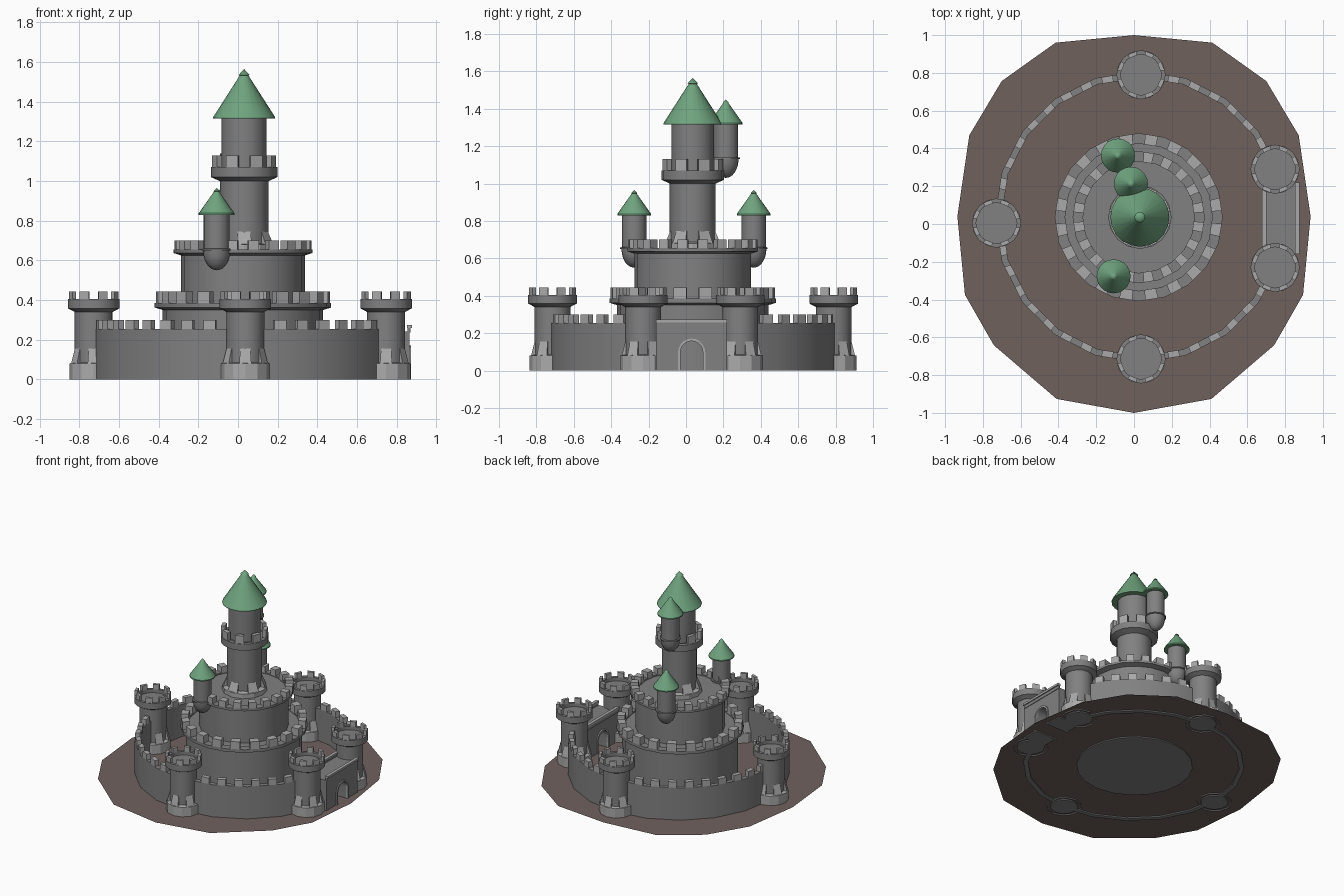
import bpy, bmesh
from math import sin, cos, pi, floor

if "Cube" in bpy.data.objects:
    bpy.data.objects.remove(bpy.data.objects["Cube"])

def material(name, rgb):
    m = bpy.data.materials.new(name)
    m.diffuse_color = (*rgb, 1)
    m.use_nodes = True
    m.node_tree.nodes["Principled BSDF"].inputs["Base Color"].default_value = m.diffuse_color
    return m

STONE = material("stone", (0.22, 0.22, 0.22))
TRIM = material("trim_stone", (0.40, 0.40, 0.40))
GREEN = material("roof_green", (0.16, 0.37, 0.21))
EARTH = material("earth", (0.16, 0.12, 0.11))

def finish(name, bm, mat, loc=(0, 0, 0), smooth=True):
    bmesh.ops.recalc_face_normals(bm, faces=bm.faces)
    me = bpy.data.meshes.new(name)
    bm.to_mesh(me)
    bm.free()
    me.materials.append(mat)
    ob = bpy.data.objects.new(name, me)
    ob.location = loc
    bpy.context.collection.objects.link(ob)
    if smooth:
        bpy.ops.object.select_all(action='DESELECT')
        ob.select_set(True)
        bpy.context.view_layer.objects.active = ob
        bpy.ops.object.shade_smooth_by_angle(angle=0.5)
    return ob

def lathe(name, profile, n, loc, mat):
    """Revolve (radius, z) points; radius 0 makes a pole."""
    bm = bmesh.new()
    rings = []
    for r, z in profile:
        if r == 0:
            rings.append([bm.verts.new((0, 0, z))] * n)
        else:
            rings.append([bm.verts.new((r * cos(2 * pi * i / n), r * sin(2 * pi * i / n), z))
                          for i in range(n)])
    for a, b in zip(rings, rings[1:]):
        for i in range(n):
            j = (i + 1) % n
            bm.faces.new(list(dict.fromkeys((a[i], a[j], b[j], b[i]))))
    return finish(name, bm, mat, loc)

def on_polygon(r, t, n):
    """Point at fractional corner t on an n-sided polygon."""
    k = floor(t)
    f = t - k
    a, b = 2 * pi * k / n, 2 * pi * (k + 1) / n
    return (r * (cos(a) * (1 - f) + cos(b) * f), r * (sin(a) * (1 - f) + sin(b) * f))

def arc(bm, ts, n, r_in, r_out, r_top, z0, z1):
    """Curved block along the polygon, outer radius r_out at the foot and r_top at the top."""
    rows = []
    for t in ts:
        rows.append([bm.verts.new((*on_polygon(r, t, n), z))
                     for r, z in ((r_in, z0), (r_out, z0), (r_top, z1), (r_in, z1))])
    for a, b in zip(rows, rows[1:]):
        for k in range(4):
            bm.faces.new((a[k], a[(k + 1) % 4], b[(k + 1) % 4], b[k]))
    bm.faces.new(rows[0])
    bm.faces.new(rows[-1][::-1])

def blocks(name, n, step, t0, t1, r_in, r_out, r_top, z0, z1, loc, width=0.5):
    bm = bmesh.new()
    for i in range(round((t1 - t0) / step)):
        t = t0 + (i + (1 - width) / 2) * step
        arc(bm, (t, t + step * width), n, r_in, r_out, r_top, z0, z1)
    finish(name, bm, TRIM, loc, False)

def drum(name, loc, n, merlons, r, r_rim, thick, z0, corbel, flare, gap, top, deck):
    """Round body with a flared, battlemented rim and a sunken deck."""
    lathe(name, [(0, z0), (r, z0), (r, corbel), (r_rim, corbel + flare), (r_rim, gap),
                 (r_rim - thick, gap), (r_rim - thick, deck), (0, deck)], n, loc, STONE)
    blocks(name + "_merlons", n, n / merlons, 0, n, r_rim - thick, r_rim, r_rim,
           gap, top, loc)

def foot(name, loc, r_body, r_foot, z, h1, h2):
    """Spreading tower base with sloped buttresses."""
    lathe(name, [(r_foot, z), (r_foot, z + h1), (r_body - 0.01, z + h1 + 0.008)], 12, loc, TRIM)
    blocks(name + "_buttresses", 12, 2, 0, 12, r_body - 0.02, r_foot, r_body + 0.006,
           z + h1, z + h2, loc)

def roof(name, loc, r, z0, z1):
    h = z1 - z0
    lathe(name, [(0, z0), (r, z0), (r, z0 + 0.008), (r * 0.14, z0 + 0.87 * h),
                 (r * 0.18, z0 + 0.88 * h), (0, z1)], 20, loc, GREEN)

def box(name, x0, x1, y0, y1, z0, z1, mat):
    bm = bmesh.new()
    bmesh.ops.create_cube(bm, size=1)
    for v in bm.verts:
        v.co = ((x0 + x1) / 2 + v.co.x * (x1 - x0), (y0 + y1) / 2 + v.co.y * (y1 - y0),
                (z0 + z1) / 2 + v.co.z * (z1 - z0))
    finish(name, bm, mat, smooth=False)

def extrude_x(name, outline, x0, x1, mat):
    bm = bmesh.new()
    a = [bm.verts.new((x0, y, z)) for y, z in outline]
    b = [bm.verts.new((x1, y, z)) for y, z in outline]
    bm.faces.new(a)
    bm.faces.new(b[::-1])
    for i in range(len(a)):
        j = (i + 1) % len(a)
        bm.faces.new((a[i], a[j], b[j], b[i]))
    finish(name, bm, mat)

# ground sheet, mirrored left to right
half = [(0, 1), (0.415, 0.96), (0.70, 0.757), (0.872, 0.47), (0.935, 0.04),
        (0.895, -0.375), (0.742, -0.642), (0.41, -0.926), (0, -1)]
outline = half + [(-x, y) for x, y in half[-2:0:-1]]
bm = bmesh.new()
bm.faces.new([bm.verts.new((x, y, 0.008)) for x, y in outline][::-1])
finish("ground", bm, EARTH, smooth=False)

# keep tiers and main tower
C = (0.025, 0.036, 0)
drum("lower_keep", C, 20, 20, 0.405, 0.445, 0.055, 0, 0.35, 0.012, 0.385, 0.443, 0.375)
drum("upper_keep", C, 20, 20, 0.312, 0.35, 0.055, 0.37, 0.625, 0.012, 0.655, 0.70, 0.645)
T = (0.031, 0.036, 0)
drum("main_tower", T, 16, 8, 0.123, 0.168, 0.03, 0.64, 1.0, 0.02, 1.07, 1.13, 1.06)
foot("main_tower_foot", T, 0.123, 0.158, 0.64, 0.04, 0.105)
lathe("main_tower_top", [(0.114, 1.05), (0.114, 1.32)], 16, T, STONE)
roof("main_tower_roof", T, 0.156, 1.315, 1.565)

# hanging turrets
for i, (x, y, z, zr, tip) in enumerate([(-0.108, -0.277, 0.65, 0.835, 0.965),
                                        (-0.085, 0.362, 0.65, 0.835, 0.965),
                                        (-0.016, 0.213, 1.13, 1.32, 1.45)]):
    p = (x, y, 0)
    bulb = [(0.068 * sin(k * pi / 12), z - 0.1 * cos(k * pi / 12)) for k in range(7)]
    bulb[0] = (0, z - 0.1)
    lathe(f"turret_{i}", bulb + [(0.075, z), (0.075, z + 0.008), (0.065, z + 0.01),
                                 (0.065, zr)], 16, p, STONE)
    roof(f"turret_roof_{i}", p, 0.09, zr - 0.005, tip)

# outer wall, open at the gate
W = (0.035, 0.038, 0)
bm = bmesh.new()
arc(bm, range(1, 20), 20, 0.737, 0.772, 0.772, 0, 0.255)
finish("outer_wall", bm, STONE, W)
blocks("outer_wall_merlons", 20, 0.5, 1, 19, 0.737, 0.772, 0.772, 0.255, 0.30, W)

# wall towers
for i, (x, y) in enumerate([(-0.728, 0.005), (0.747, 0.29), (0.747, -0.23),
                            (0.037, 0.79), (0.037, -0.714)]):
    p = (x, y, 0)
    drum(f"wall_tower_{i}", p, 16, 8, 0.096, 0.13, 0.022, 0, 0.34, 0.018, 0.405, 0.443, 0.378)
    foot(f"wall_tower_foot_{i}", p, 0.096, 0.122, 0, 0.08, 0.155)

# gatehouse with arched passage
GY = 0.03
def arch(r):
    return ([(GY - r, 0)] + [(GY - r * cos(k * pi / 10), 0.098 + r * sin(k * pi / 10))
                             for k in range(11)] + [(GY + r, 0)])
extrude_x("gatehouse", [(-0.16, 0), *arch(0.06), (0.22, 0), (0.22, 0.24), (-0.16, 0.24)],
          0.69, 0.865, STONE)
extrude_x("gate_arch_outer", arch(0.073) + arch(0.06)[::-1], 0.855, 0.873, TRIM)
extrude_x("gate_arch_inner", arch(0.073) + arch(0.06)[::-1], 0.682, 0.70, TRIM)
for name, x in (("gate_parapet_outer", 0.865), ("gate_parapet_inner", 0.69)):
    box(name, x - 0.009, x + 0.004, -0.16, 0.22, 0.235, 0.258, STONE)
    box(name + "_coping", x - 0.012, x + 0.012, -0.16, 0.22, 0.258, 0.274, TRIM)
